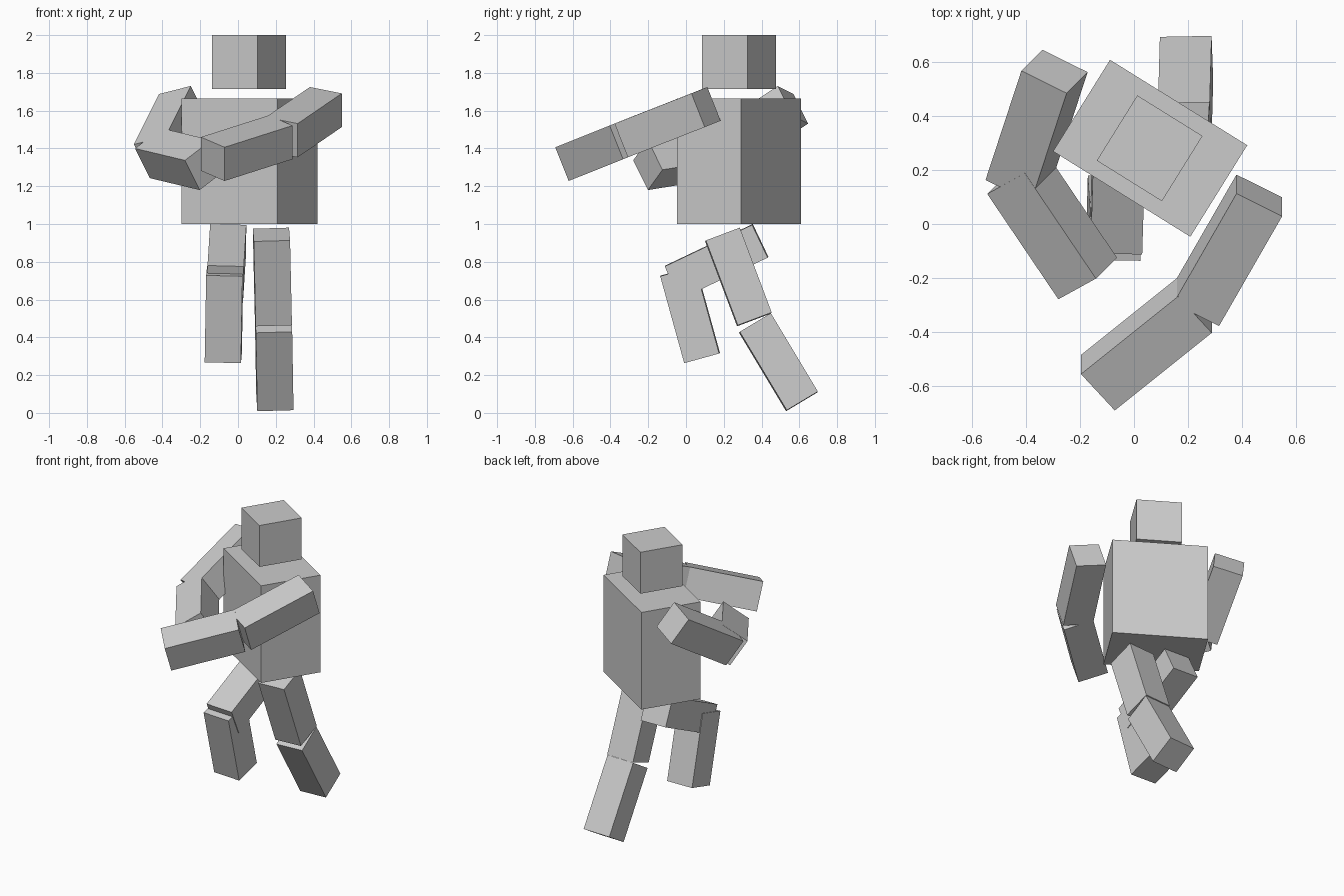
import bpy, math
from mathutils import Vector, Matrix

if "Cube" in bpy.data.objects:
    bpy.data.objects.remove(bpy.data.objects["Cube"])

THICK = 0.192  # square section of every limb segment


def box(name, center, size, rot):
    bpy.ops.mesh.primitive_cube_add(size=1)
    ob = bpy.context.object
    ob.name = name
    ob.data.transform(Matrix.Translation(center) @ rot.to_4x4() @ Matrix.Diagonal((*size, 1)))
    return ob


def segment(name, start, end, hinge):
    """Square bar from start to end, with one side axis along the joint hinge."""
    a, b = Vector(start), Vector(end)
    z = (b - a).normalized()
    x = Vector(hinge)
    x = (x - z * x.dot(z)).normalized()
    rot = Matrix((x, z.cross(x), z)).transposed()
    box(name, (a + b) / 2, (THICK, THICK, (b - a).length), rot)


# torso and head, turned together
turn = Matrix.Rotation(math.radians(-31.9), 3, 'Z')
box("torso", (0.06, 0.281, 1.332), (0.60, 0.40, 0.666), turn)
box("head", (0.058, 0.281, 1.858), (0.285, 0.285, 0.284), turn)

# limbs: name, hinge axis, upper (start, end), lower (start, end)
limbs = [
    ("left_arm", (0, -0.371, 0.929),
     ((0.465, 0.106, 1.619), (0.231, -0.301, 1.459)),
     ((0.226, -0.301, 1.459), (-0.134, -0.589, 1.344))),
    ("right_arm", (0.406, 0.406, -0.818),
     ((-0.295, 0.566, 1.631), (-0.428, 0.161, 1.364)),
     ((-0.436, 0.189, 1.375), (-0.172, -0.202, 1.312))),
    ("left_leg", (1, 0.02, 0.028),
     ((0.177, 0.193, 0.944), (0.187, 0.362, 0.495)),
     ((0.188, 0.365, 0.476), (0.195, 0.614, 0.061))),
    ("right_leg", (1, -0.02, -0.027),
     ((-0.053, 0.393, 0.911), (-0.067, -0.07, 0.691)),
     ((-0.070, -0.042, 0.751), (-0.078, 0.085, 0.291))),
]
for name, hinge, upper, lower in limbs:
    segment(name + "_upper", *upper, hinge)
    segment(name + "_lower", *lower, hinge)
